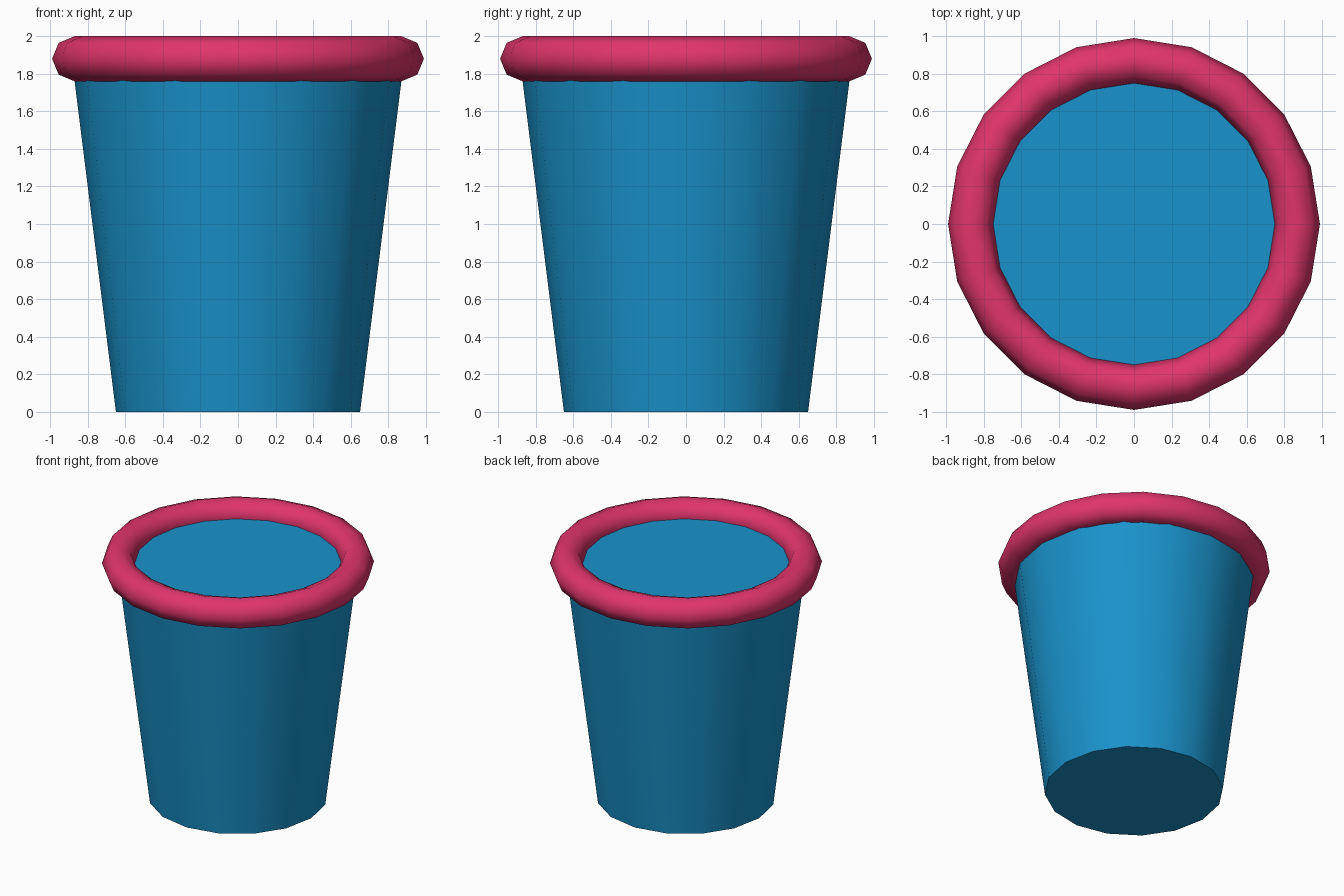
import bpy
from math import radians

if "Cube" in bpy.data.objects:
    bpy.data.objects.remove(bpy.data.objects["Cube"])


def finish(name, color, angle):
    """Name, colour and smooth the active object."""
    obj = bpy.context.object
    obj.name = name
    mat = bpy.data.materials.new(name + "_material")
    mat.diffuse_color = color
    mat.use_nodes = True
    mat.node_tree.nodes["Principled BSDF"].inputs["Base Color"].default_value = mat.diffuse_color
    obj.data.materials.append(mat)
    bpy.ops.object.shade_smooth_by_angle(angle=radians(angle))


RIM_Z = 1.88

# Tapered cup body, closed at top and bottom
bpy.ops.mesh.primitive_cone_add(vertices=16, radius1=0.65, radius2=0.885,
                                depth=RIM_Z, location=(0, 0, RIM_Z / 2))
finish("cup_body", (0.01, 0.29, 0.60, 1), 40)

# Rounded rim ring
bpy.ops.mesh.primitive_torus_add(major_segments=20, minor_segments=8,
                                 major_radius=0.87, minor_radius=0.12,
                                 location=(0, 0, RIM_Z))
finish("rim", (0.75, 0.035, 0.15, 1), 60)
